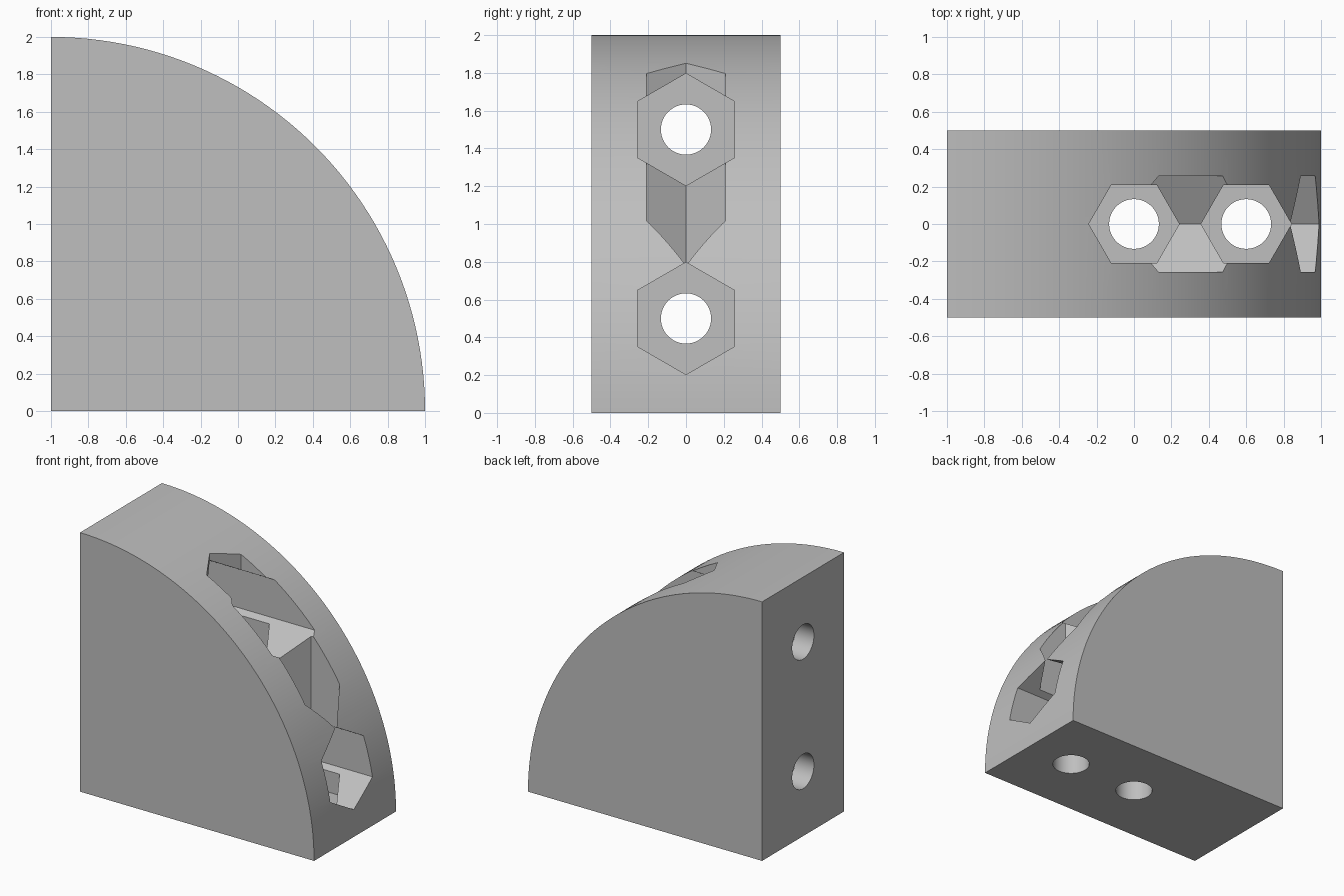
import bpy, bmesh
from math import sin, cos, pi, radians
from mathutils import Matrix

cube = bpy.data.objects.get("Cube")
if cube:
    bpy.data.objects.remove(cube, do_unlink=True)

RADIUS, HALF_DEPTH, WALL = 2.0, 0.5, 0.16
ARC_STEPS = 48

grey = bpy.data.materials.new("plain grey")
grey.use_nodes = True
colour = (0.52, 0.52, 0.52, 1)
grey.diffuse_color = colour
grey.node_tree.nodes["Principled BSDF"].inputs["Base Color"].default_value = colour


def make_object(name, bm):
    bmesh.ops.recalc_face_normals(bm, faces=bm.faces)
    mesh = bpy.data.meshes.new(name)
    bm.to_mesh(mesh)
    bm.free()
    mesh.materials.append(grey)
    obj = bpy.data.objects.new(name, mesh)
    bpy.context.collection.objects.link(obj)
    return obj


def prism(name, axis, place, radius, sides, start, end):
    """Prism running along x or z from start to end; place is its offset across."""
    bm = bmesh.new()
    rings = []
    for t in (start, end):
        ring = []
        for i in range(sides):
            a = 2 * pi * i / sides
            u, v = place + radius * cos(a), radius * sin(a)
            ring.append(bm.verts.new((u, v, t) if axis == "z" else (t, v, u)))
        rings.append(ring)
        bm.faces.new(ring)
    for i in range(sides):
        j = (i + 1) % sides
        bm.faces.new((rings[0][i], rings[0][j], rings[1][j], rings[1][i]))
    return make_object(name, bm)


# Quarter-round block
bm = bmesh.new()
profile = [(-1, 0)] + [(-1 + RADIUS * cos(pi / 2 * i / ARC_STEPS),
                        RADIUS * sin(pi / 2 * i / ARC_STEPS))
                       for i in range(ARC_STEPS + 1)]
face = bm.faces.new([bm.verts.new((x, -HALF_DEPTH, z)) for x, z in profile])
extruded = bmesh.ops.extrude_face_region(bm, geom=[face])["geom"]
bmesh.ops.translate(bm, vec=(0, 2 * HALF_DEPTH, 0),
                    verts=[g for g in extruded if isinstance(g, bmesh.types.BMVert)])
block = make_object("quarter_round_block", bm)

# Screw holes right through, with deep hexagonal pockets from the curved side
cutters = []
for axis, base, hex_radius, places in (("x", -1, 0.297, (0.5, 1.5)),
                                       ("z", 0, 0.242, (0, 0.6))):
    for place in places:
        cutters.append(prism("hex_pocket_cutter", axis, place, hex_radius, 6,
                             base + WALL, base + 3))
        cutters.append(prism("screw_hole_cutter", axis, place, 0.133, 48,
                             base - 0.5, base + WALL + 0.1))

bpy.ops.object.select_all(action="DESELECT")
bpy.context.view_layer.objects.active = block
block.select_set(True)
for cutter in cutters:
    cutter.hide_render = True
    cut = block.modifiers.new("cut", "BOOLEAN")
    cut.operation, cut.solver, cut.object = "DIFFERENCE", "EXACT", cutter
    bpy.ops.object.modifier_apply(modifier=cut.name)
    bpy.data.objects.remove(cutter, do_unlink=True)

bpy.ops.object.shade_smooth_by_angle(angle=radians(25))
